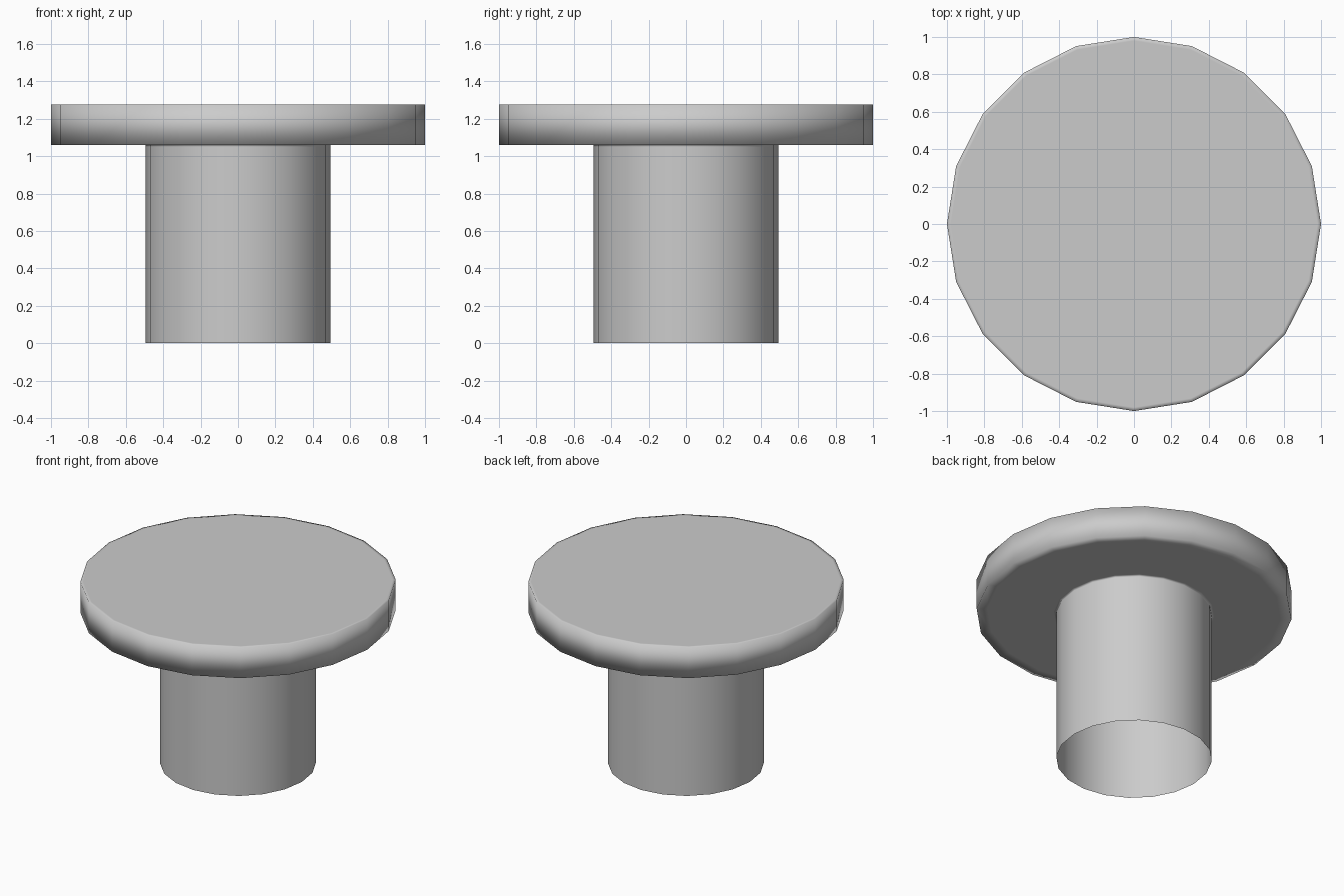
import bpy, bmesh, math

if "Cube" in bpy.data.objects:
    bpy.data.objects.remove(bpy.data.objects["Cube"])

SIDES = 20


def lathe(name, profile, cap_last=False):
    """Turn a (radius, height) profile around z into a faceted, smooth-shaded shell."""
    bm = bmesh.new()
    rings = []
    for r, z in profile:
        rings.append([bm.verts.new((r * math.cos(math.tau * i / SIDES),
                                    r * math.sin(math.tau * i / SIDES), z))
                      for i in range(SIDES)])
    for a, b in zip(rings, rings[1:]):
        for i in range(SIDES):
            j = (i + 1) % SIDES
            bm.faces.new((a[i], a[j], b[j], b[i]))
    if cap_last:
        bm.faces.new(rings[-1])
    for f in bm.faces:
        f.smooth = True
    mesh = bpy.data.meshes.new(name)
    bm.to_mesh(mesh)
    bm.free()
    obj = bpy.data.objects.new(name, mesh)
    bpy.context.collection.objects.link(obj)
    return obj


# Hollow stem open at the bottom, flaring into a thick round head;
# tight support rings keep the smooth-shaded corners crisp
lathe("flanged_knob", [
    (0.494, 0.0), (0.494, 1.05), (0.494, 1.06),    # stem
    (0.51, 1.06), (0.93, 1.06), (1.0, 1.06),       # underside of head
    (1.0, 1.275),                                  # rim
    (0.98, 1.275), (0.95, 1.275),                  # top edge
], cap_last=True)
